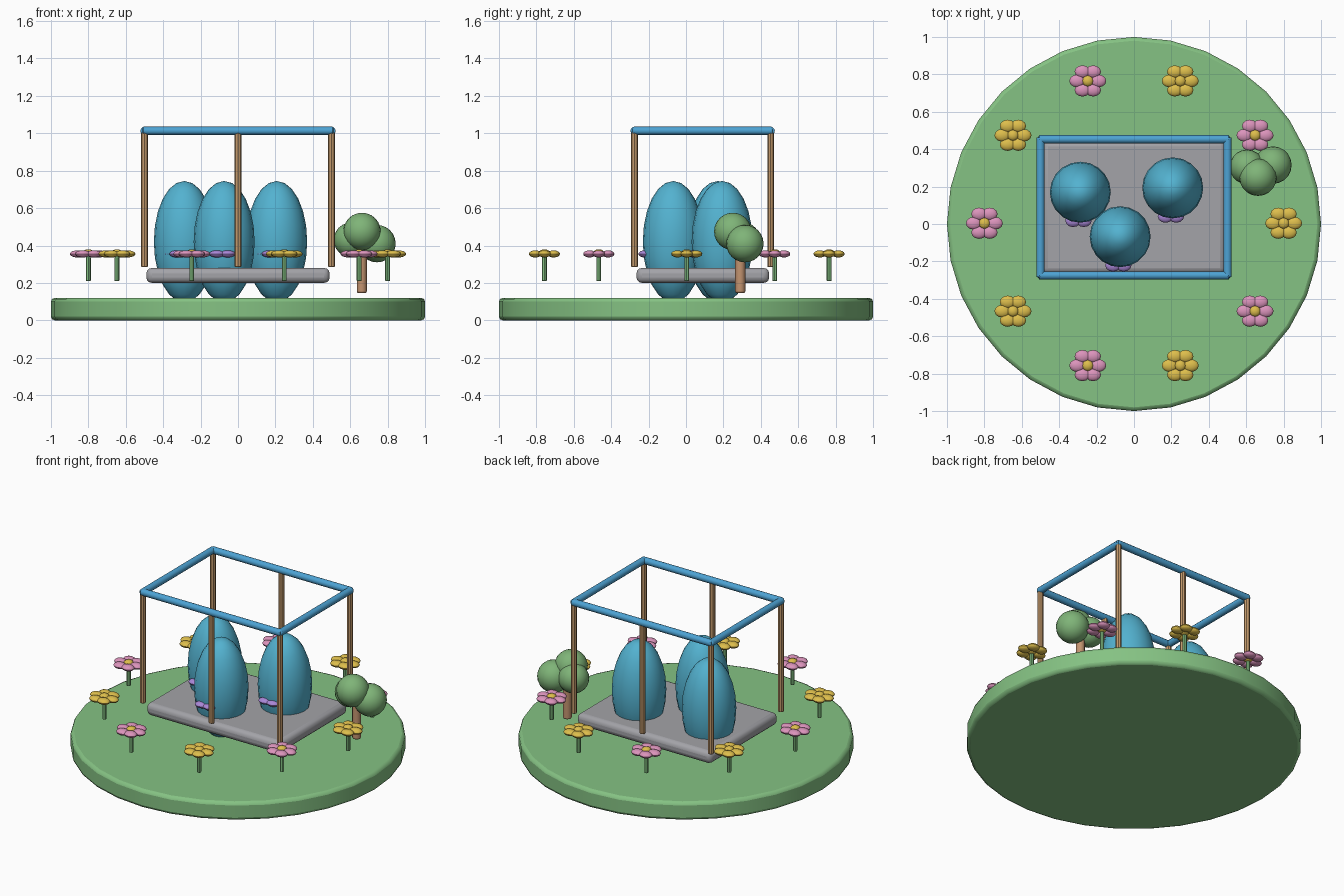
import bpy
from math import cos, sin, pi, radians

cube = bpy.data.objects.get("Cube")
if cube:
    bpy.data.objects.remove(cube, do_unlink=True)


def material(name, rgb):
    """Flat material from an sRGB byte triple."""
    lin = [((c / 255 + 0.055) / 1.055) ** 2.4 for c in rgb] + [1]
    m = bpy.data.materials.new(name)
    m.use_nodes = True
    m.diffuse_color = lin
    m.node_tree.nodes["Principled BSDF"].inputs["Base Color"].default_value = lin
    return m


GRASS = material("grass green", (133, 194, 131))
LEAF = material("leaf green", (127, 180, 120))
POD = material("pod blue", (83, 178, 208))
RAIL = material("rail blue", (77, 163, 212))
STONE = material("stone grey", (163, 163, 168))
WOOD = material("post wood", (196, 154, 108))
BARK = material("bark brown", (196, 148, 112))
PINK = material("petal pink", (220, 148, 188))
YELLOW = material("petal yellow", (222, 190, 76))
PURPLE = material("petal purple", (170, 135, 215))


def finish(name, mat, bevel=0, segments=2):
    ob = bpy.context.object
    ob.name = name
    ob.data.materials.append(mat)
    bpy.ops.object.transform_apply(location=False, rotation=False, scale=True)
    if bevel:
        mod = ob.modifiers.new("soft edge", 'BEVEL')
        mod.width = bevel
        mod.segments = segments
        mod.limit_method = 'ANGLE'
        mod.angle_limit = radians(50)
    bpy.ops.object.shade_smooth_by_angle(angle=radians(35))
    return ob


def ball(name, mat, loc, size, segs=16, rings=10):
    bpy.ops.mesh.primitive_uv_sphere_add(segments=segs, ring_count=rings, radius=1, location=loc)
    bpy.context.object.scale = size
    return finish(name, mat)


def rod(name, mat, loc, radius, length, sides=12, rot=(0, 0, 0), bevel=0.006):
    bpy.ops.mesh.primitive_cylinder_add(vertices=sides, radius=radius, depth=length,
                                        location=loc, rotation=rot)
    return finish(name, mat, bevel)


def blossom(name, mat, x, y, z=0.355):
    """Ring of six flattened petals."""
    for i in range(6):
        a = i * pi / 3
        ball(f"{name}_petal_{i}", mat, (x + 0.057 * cos(a), y + 0.057 * sin(a), z),
             (0.042, 0.034, 0.019), 12, 8)


# Ground disc
rod("ground_disc", GRASS, (0, 0, 0.06), 1.0, 0.12, 32, bevel=0.02)

# Stone platform
bpy.ops.mesh.primitive_cube_add(size=1, location=(0, 0.09, 0.24))
bpy.context.object.scale = (0.98, 0.71, 0.08)
finish("platform", STONE, 0.03, 3)

# Frame of posts and rails
FRONT, BACK = -0.275, 0.453
for label, y in (("front", FRONT), ("back", BACK)):
    for side, x in (("right", -0.5), ("middle", 0), ("left", 0.5)):
        rod(f"{label}_{side}_post", WOOD, (x, y, 0.645), 0.018, 0.72, 8, bevel=0.004)
    rod(f"{label}_rail", RAIL, (0, y, 1.013), 0.022, 1.02, rot=(0, pi / 2, 0))
for side, x in (("right", -0.5), ("left", 0.5)):
    rod(f"{side}_rail", RAIL, (x, (FRONT + BACK) / 2, 1.013), 0.022, BACK - FRONT + 0.02,
        rot=(pi / 2, 0, 0))

# Tall pods, each with a blossom at its front
for i, (x, y) in enumerate([(-0.287, 0.17), (0.207, 0.193), (-0.074, -0.068)]):
    ball(f"pod_{i}", POD, (x, y, 0.42), (0.163, 0.163, 0.325), 20, 12)
    blossom(f"pod_blossom_{i}", PURPLE, x - 0.01, y - 0.103)

# Ring of flowers
for i in range(10):
    a = i * pi / 5
    x, y = 0.8 * cos(a), 0.8 * sin(a) + 0.004
    rod(f"flower_stem_{i}", GRASS, (x, y, 0.275), 0.013, 0.13, 8, bevel=0.004)
    blossom(f"flower_{i}", PINK if i % 2 else YELLOW, x, y)
    ball(f"flower_centre_{i}", YELLOW, (x, y, 0.36), (0.03, 0.03, 0.02), 12, 8)

# Small tree
rod("tree_trunk", BARK, (0.662, 0.29, 0.275), 0.027, 0.26, 12, bevel=0.01)
for i, (x, y, z, r) in enumerate([(0.663, 0.25, 0.475, 0.1), (0.743, 0.315, 0.41, 0.1),
                                  (0.605, 0.305, 0.43, 0.093)]):
    ball(f"tree_crown_{i}", LEAF, (x, y, z), (r, r, r), 20, 12)
